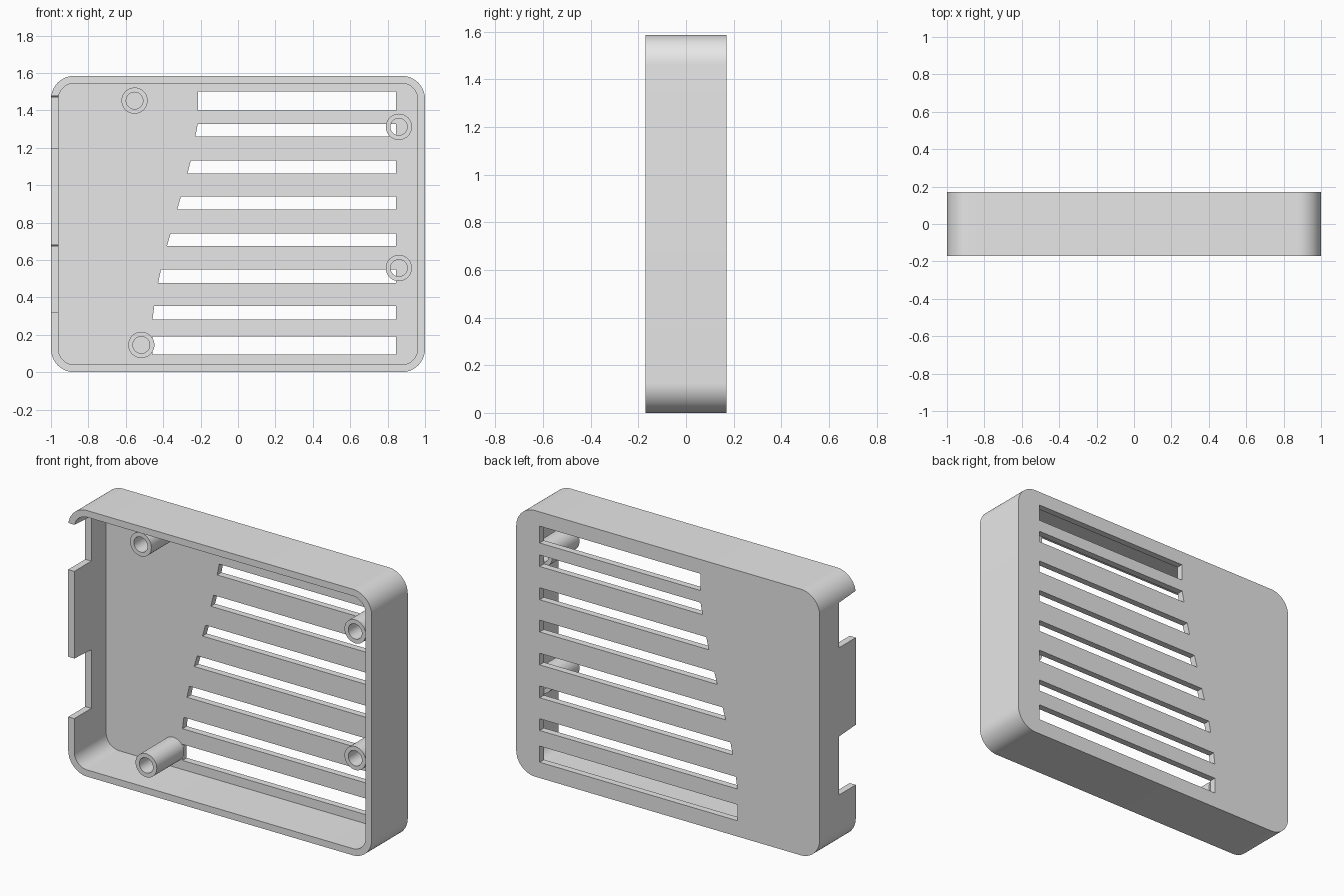
import bpy, bmesh, math
from mathutils import Vector

cube = bpy.data.objects.get("Cube")
if cube:
    bpy.data.objects.remove(cube, do_unlink=True)

grey = bpy.data.materials.new("light grey plastic")
grey.use_nodes = True
colour = (0.8, 0.8, 0.8, 1)
grey.diffuse_color = colour
grey.node_tree.nodes["Principled BSDF"].inputs["Base Color"].default_value = colour

BACK, FRONT, FLOOR = 0.17, -0.17, 0.13
HEIGHT, WALL = 1.585, 0.04


def finish(name, bm):
    bmesh.ops.recalc_face_normals(bm, faces=bm.faces)
    mesh = bpy.data.meshes.new(name)
    bm.to_mesh(mesh)
    bm.free()
    obj = bpy.data.objects.new(name, mesh)
    bpy.context.collection.objects.link(obj)
    mesh.materials.append(grey)
    return obj


def prism(name, points, offset):
    """Extrude a closed 3D outline along an offset."""
    bm = bmesh.new()
    face = bm.faces.new([bm.verts.new(p) for p in points])
    new = bmesh.ops.extrude_face_region(bm, geom=[face])["geom"]
    verts = [g for g in new if isinstance(g, bmesh.types.BMVert)]
    bmesh.ops.translate(bm, verts=verts, vec=Vector(offset))
    return finish(name, bm)


def rounded_outline(inset, radius, y, steps=14):
    """Rounded rectangle in the XZ plane."""
    hx, hz = 1 - inset - radius, HEIGHT / 2 - inset - radius
    points = []
    for q, (sx, sz) in enumerate([(1, 1), (-1, 1), (-1, -1), (1, -1)]):
        for i in range(steps + 1):
            a = (q + i / steps) * math.pi / 2
            points.append((sx * hx + radius * math.cos(a), y,
                           HEIGHT / 2 + sz * hz + radius * math.sin(a)))
    return points


def activate(obj):
    bpy.ops.object.select_all(action="DESELECT")
    obj.select_set(True)
    bpy.context.view_layer.objects.active = obj


def cut(target, cutter):
    mod = target.modifiers.new("cut", "BOOLEAN")
    mod.operation = "DIFFERENCE"
    mod.solver = "EXACT"
    mod.object = cutter
    activate(target)
    bpy.ops.object.modifier_apply(modifier=mod.name)
    bpy.data.objects.remove(cutter, do_unlink=True)


# Hollow tray with an open front
case = prism("case_shell", rounded_outline(0, 0.125, FRONT), (0, BACK - FRONT, 0))
cut(case, prism("cavity", rounded_outline(WALL, 0.085, FRONT - 0.1),
                (0, FLOOR - FRONT + 0.1, 0)))

# Vent slots: bottom, top, left end at bottom, left end at top
slots = [(1.40, 1.50, -0.213, -0.213), (1.26, 1.328, -0.228, -0.215),
         (1.062, 1.133, -0.27, -0.252), (0.87, 0.94, -0.325, -0.305),
         (0.674, 0.743, -0.38, -0.36), (0.478, 0.548, -0.427, -0.412),
         (0.283, 0.353, -0.457, -0.448), (0.094, 0.19, -0.457, -0.457)]
for low, high, left_low, left_high in slots:
    outline = [(left_low, 0.1, low), (0.845, 0.1, low),
               (0.845, 0.1, high), (left_high, 0.1, high)]
    cut(case, prism("slot", outline, (0, 0.15, 0)))

# Port notches in the side wall, upper ends slightly flared
for low, high in [(1.2, 1.468), (0.323, 0.671)]:
    outline = [(-1.1, -0.01, low), (-1.1, -0.01, high),
               (-1.1, FRONT, high + 0.01), (-1.1, -0.3, high + 0.01),
               (-1.1, -0.3, low)]
    cut(case, prism("notch", outline, (0.16, 0, 0)))

activate(case)
bpy.ops.object.shade_smooth_by_angle(angle=math.radians(30))


def screw_post(name, x, z, outer=0.07, inner=0.045, tip=-0.126, n=40):
    """Hollow tube standing on the inside of the back plate."""
    bm = bmesh.new()
    rings = []
    for r, y in [(outer, FLOOR), (outer, tip), (inner, tip), (inner, FLOOR)]:
        rings.append([bm.verts.new((x + r * math.cos(math.tau * i / n), y,
                                    z + r * math.sin(math.tau * i / n)))
                      for i in range(n)])
    for k in range(4):
        a, b = rings[k], rings[(k + 1) % 4]
        for i in range(n):
            j = (i + 1) % n
            bm.faces.new((a[i], a[j], b[j], b[i]))
    activate(finish(name, bm))
    bpy.ops.object.shade_smooth_by_angle(angle=math.radians(30))


# Four screw posts
screw_post("screw_post_upper_right", -0.553, 1.452)
screw_post("screw_post_lower_right", -0.517, 0.146)
screw_post("screw_post_upper_left", 0.86, 1.312)
screw_post("screw_post_lower_left", 0.86, 0.557)
